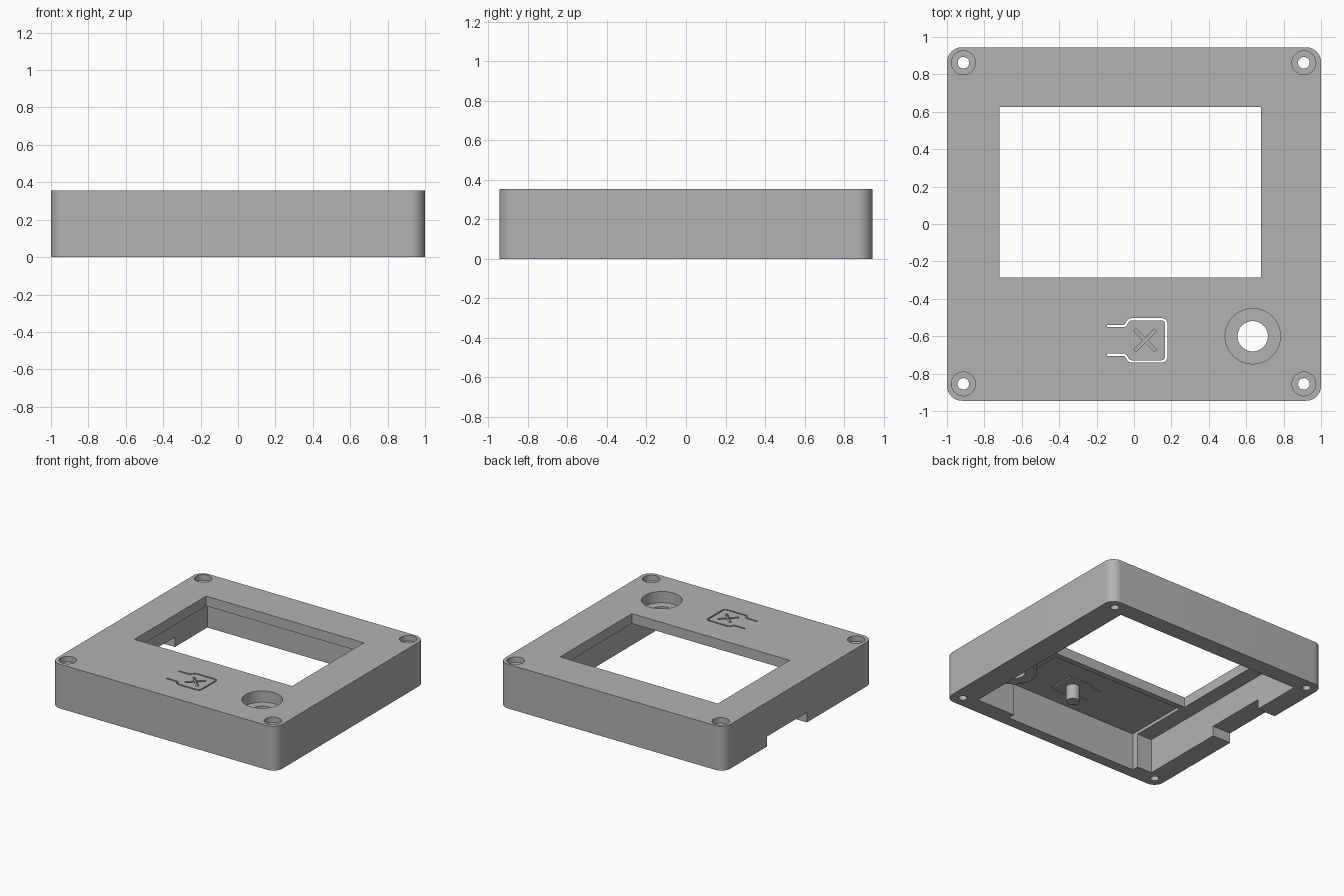
import bpy, bmesh, math
from mathutils import Vector

if "Cube" in bpy.data.objects:
    bpy.data.objects.remove(bpy.data.objects["Cube"])

H = 0.355          # total height
CEIL = 0.275       # underside of the top plate

grey = bpy.data.materials.new("light grey plastic")
grey.diffuse_color = (0.45, 0.45, 0.45, 1)
grey.use_nodes = True
grey.node_tree.nodes["Principled BSDF"].inputs["Base Color"].default_value = grey.diffuse_color


def prism(name, pts, z0, z1):
    """Vertical prism from a counter-clockwise outline."""
    bm = bmesh.new()
    low = [bm.verts.new((x, y, z0)) for x, y in pts]
    top = [bm.verts.new((x, y, z1)) for x, y in pts]
    n = len(pts)
    bm.faces.new(low[::-1])
    bm.faces.new(top)
    for i in range(n):
        j = (i + 1) % n
        bm.faces.new((low[i], low[j], top[j], top[i]))
    bmesh.ops.recalc_face_normals(bm, faces=bm.faces[:])
    me = bpy.data.meshes.new(name)
    bm.to_mesh(me)
    bm.free()
    me.materials.append(grey)
    ob = bpy.data.objects.new(name, me)
    bpy.context.collection.objects.link(ob)
    return ob


def rect(x0, x1, y0, y1):
    return [(x0, y0), (x1, y0), (x1, y1), (x0, y1)]


def circle(cx, cy, r, n=48):
    return [(cx + r * math.cos(2 * math.pi * i / n),
             cy + r * math.sin(2 * math.pi * i / n)) for i in range(n)]


def rounded_rect(hx, hy, r, n=12):
    pts = []
    for k, (sx, sy) in enumerate([(1, 1), (-1, 1), (-1, -1), (1, -1)]):
        for i in range(n + 1):
            a = math.pi / 2 * (k + i / n)
            pts.append((sx * (hx - r) + r * math.cos(a), sy * (hy - r) + r * math.sin(a)))
    return pts


def strip(path, w):
    """Outline of constant width w around an open path, with mitred bends."""
    p = [Vector(q) for q in path]
    left, right = [], []
    for i, q in enumerate(p):
        a = (q - p[max(i - 1, 0)]).normalized() if i else (p[1] - q).normalized()
        b = (p[i + 1] - q).normalized() if i < len(p) - 1 else a
        t = (a + b).normalized()
        nrm = Vector((-t.y, t.x)) * (w / 2 / max(t.dot(a), 0.5))
        left.append(tuple(q + nrm))
        right.append(tuple(q - nrm))
    return right + left[::-1]


def combine(target, tool, op='DIFFERENCE'):
    m = target.modifiers.new("bool", 'BOOLEAN')
    m.operation, m.solver, m.object = op, 'EXACT', tool
    bpy.context.view_layer.objects.active = target
    bpy.ops.object.modifier_apply(modifier=m.name)
    bpy.data.objects.remove(tool)


# Outer shell with rounded corners
case = prism("case_cover", rounded_rect(1.0, 0.945, 0.08), 0, H)

# Main cavity with a deeper front pocket that leaves a thin plate
combine(case, prism("cavity", rect(-0.84, 0.805, -0.805, 0.81), -0.1, CEIL))
combine(case, prism("front_pocket", rect(-0.71, 0.465, -0.86, -0.33), -0.12, 0.30))

# Display window
combine(case, prism("window", rect(-0.72, 0.68, -0.285, 0.625), 0.1, H + 0.1))

# Cable notch in the left wall
combine(case, prism("cable_notch", rect(-1.1, -0.75, -0.105, 0.40), -0.13, 0.08))

# Round cup for the control, and the pin under the push tab
combine(case, prism("cup", circle(0.635, -0.60, 0.168), 0.20, 0.32), 'UNION')
combine(case, prism("button_pin", circle(0.06, -0.62, 0.05, 32), 0.18, 0.32), 'UNION')
combine(case, prism("cup_recess", circle(0.635, -0.60, 0.148), 0.265, H + 0.1))
combine(case, prism("cup_hole", circle(0.635, -0.60, 0.081), 0.1, H + 0.2))

# Counterbored screw holes in the corners
for sx in (-0.912, 0.908):
    for sy in (-0.855, 0.862):
        combine(case, prism("screw_recess", circle(sx, sy, 0.064, 32), H - 0.045, H + 0.1))
        combine(case, prism("screw_hole", circle(sx, sy, 0.031, 24), -0.1, H + 0.2))

# Slot that frees the push tab
half = [(-0.145, 0.077), (-0.052, 0.077), (-0.043, 0.083), (-0.036, 0.097),
        (-0.025, 0.109), (-0.012, 0.113), (0.150, 0.113), (0.165, 0.107), (0.173, 0.092)]
path = [(x, -0.622 + y) for x, y in half] + [(x, -0.622 - y) for x, y in reversed(half)]
combine(case, prism("tab_slot", strip(path, 0.012), 0.2, H + 0.1))

# Engraved cross on the push tab
for s in (-1, 1):
    line = [(0.06 - 0.055, -0.622 - s * 0.055), (0.06 + 0.055, -0.622 + s * 0.055)]
    combine(case, prism("cross_groove", strip(line, 0.018), H - 0.02, H + 0.1))

# Smooth the round walls and keep the edges crisp
bpy.ops.object.select_all(action='DESELECT')
case.select_set(True)
bpy.context.view_layer.objects.active = case
bpy.ops.object.shade_smooth_by_angle(angle=math.radians(30))
